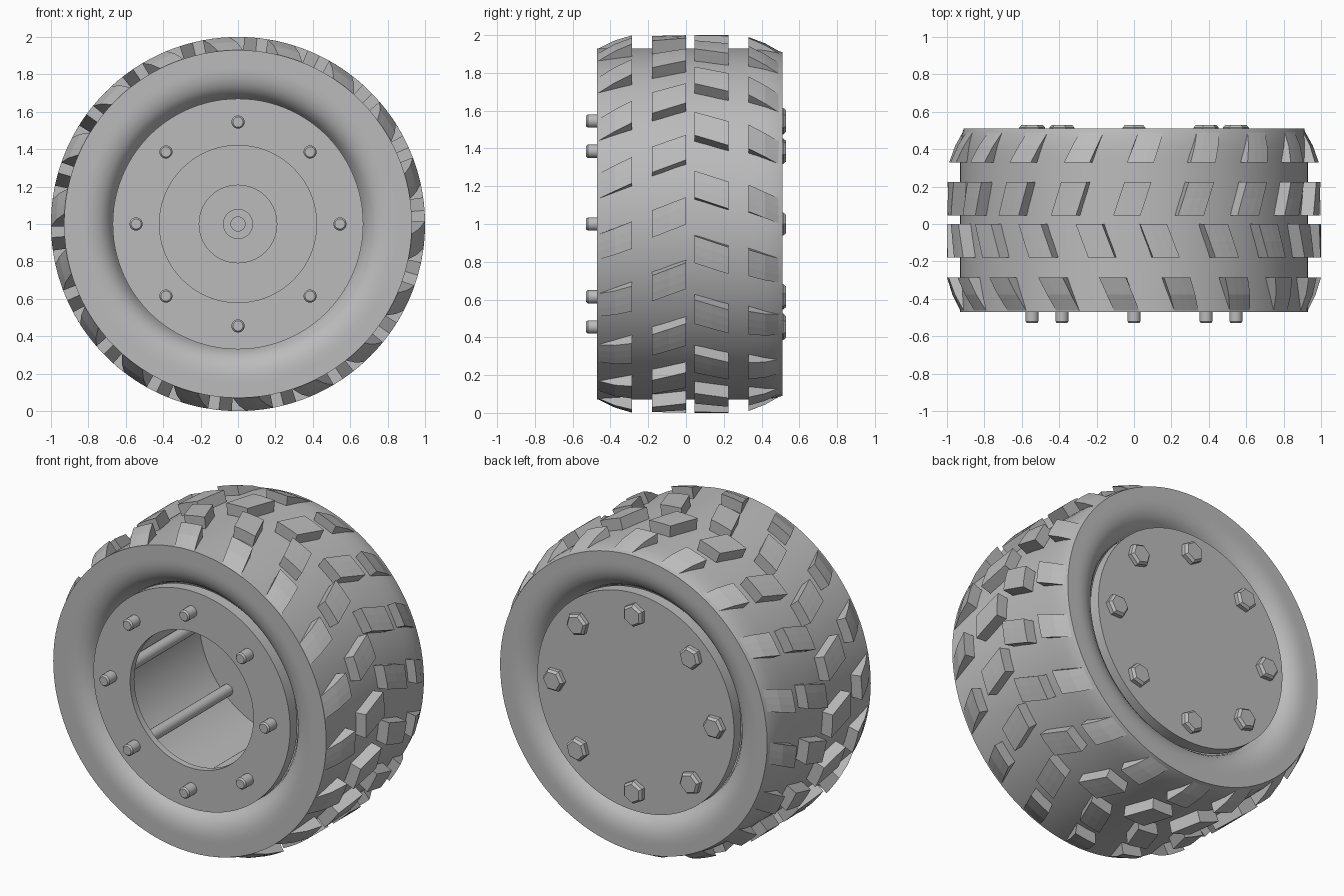
import bpy, bmesh, math

if "Cube" in bpy.data.objects:
    bpy.data.objects.remove(bpy.data.objects["Cube"], do_unlink=True)

GREY = (0.5, 0.5, 0.5, 1.0)
grey = bpy.data.materials.new("plain_grey")
grey.use_nodes = True
grey.diffuse_color = GREY
grey.node_tree.nodes["Principled BSDF"].inputs["Base Color"].default_value = GREY

AXLE_Z = 1.0


def polar(r, a, y, cx=0.0, cz=AXLE_Z):
    return (cx + r * math.cos(a), y, cz + r * math.sin(a))


def finish(name, bm, smooth=True):
    bmesh.ops.remove_doubles(bm, verts=bm.verts, dist=1e-5)
    bmesh.ops.recalc_face_normals(bm, faces=bm.faces)
    mesh = bpy.data.meshes.new(name)
    bm.to_mesh(mesh)
    bm.free()
    mesh.materials.append(grey)
    obj = bpy.data.objects.new(name, mesh)
    bpy.context.collection.objects.link(obj)
    if smooth:
        bpy.ops.object.select_all(action="DESELECT")
        obj.select_set(True)
        bpy.context.view_layer.objects.active = obj
        bpy.ops.object.shade_smooth_by_angle(angle=math.radians(30))
    return obj


def lathe(bm, profile, steps, cx=0.0, cz=AXLE_Z, start=0.0, closed=False):
    """Turn a (radius, y) profile around an axis along y."""
    rings = []
    for i in range(steps):
        a = start + math.tau * i / steps
        rings.append([bm.verts.new(polar(r, a, y, cx, cz)) for r, y in profile])
    count = len(profile)
    for i in range(steps):
        p, q = rings[i], rings[(i + 1) % steps]
        for j in range(count if closed else count - 1):
            k = (j + 1) % count
            face = [p[j], p[k]]
            if profile[k][0] > 0:
                face.append(q[k])
            if profile[j][0] > 0:
                face.append(q[j])
            bm.faces.new(face)


# Tyre carcass with a rolled bead on each side
tyre_profile = [
    (0.63, -0.34), (0.67, -0.36), (0.685, -0.395), (0.71, -0.428), (0.74, -0.45),
    (0.78, -0.465), (0.82, -0.47), (0.85, -0.47), (0.93, -0.47),
    (0.93, 0.34), (0.928, 0.42), (0.92, 0.48), (0.91, 0.51),
    (0.85, 0.51), (0.82, 0.51), (0.78, 0.505), (0.74, 0.49), (0.71, 0.468),
    (0.685, 0.435), (0.67, 0.40), (0.63, 0.38)]
bm = bmesh.new()
lathe(bm, tyre_profile, 96, closed=True)
finish("tyre", bm)

# Hollow hub: closed back plate, open front plate, stepped boss inside
hub_profile = [
    (0, 0.49), (0.67, 0.49), (0.67, 0.42), (0.64, 0.42),
    (0.64, -0.38), (0.67, -0.38), (0.67, -0.45), (0.42, -0.45),
    (0.42, -0.41), (0.58, -0.41), (0.58, 0.45), (0.21, 0.45),
    (0.21, 0.43), (0.08, 0.43), (0.08, 0.41), (0.04, 0.41),
    (0.04, 0.39), (0, 0.39)]
bm = bmesh.new()
lathe(bm, hub_profile, 96)
finish("hub", bm)

# Eight through bolts with chamfered hexagonal heads at the back
rod_profile = [(0, -0.53), (0.027, -0.53), (0.035, -0.52), (0.035, 0.47), (0, 0.47)]
head_profile = [(0, 0.47), (0.07, 0.47), (0.07, 0.515), (0.056, 0.53), (0, 0.53)]
for i in range(8):
    a = math.tau * i / 8
    cx, _, cz = polar(0.545, a, 0)
    bm = bmesh.new()
    lathe(bm, rod_profile, 20, cx, cz)
    finish(f"bolt_rod_{i + 1}", bm)
    bm = bmesh.new()
    lathe(bm, head_profile, 6, cx, cz, start=a)
    finish(f"bolt_head_{i + 1}", bm, smooth=False)


def tread_row(name, y0, y1, r0, r1, skew, phase, bulge=0.0,
              count=18, width=0.145, cuts=3):
    """Ring of slanted blocks; outer radius runs from r0 at y0 to r1 at y1."""
    bm = bmesh.new()
    section = ((0.88, -1, y0), (r0, -1, y0),
               ((r0 + r1) / 2 + bulge, 0, (y0 + y1) / 2),
               (r1, 1, y1), (0.88, 1, y1), (0.88, 0, (y0 + y1) / 2))
    size = len(section)
    for n in range(count):
        mid = math.radians(phase) + math.tau * n / count
        cols = []
        for c in range(cuts + 1):
            a = mid + width * (c / cuts - 0.5)
            cols.append([bm.verts.new(polar(r, a + s * skew / 2, y))
                         for r, s, y in section])
        for p, q in zip(cols, cols[1:]):
            for j in range(size):
                k = (j + 1) % size
                bm.faces.new((p[j], p[k], q[k], q[j]))
        bm.faces.new(cols[0])
        bm.faces.new(cols[-1])
    finish(name, bm, smooth=False)


# Four rows of tread blocks forming a chevron pattern
tread_row("front_shoulder_tread", -0.467, -0.285, 0.928, 1.0, 0.075, -5.5, 0.008)
tread_row("front_centre_tread", -0.18, 0.0, 1.0, 1.0, 0.07, 2)
tread_row("back_centre_tread", 0.045, 0.225, 1.0, 1.0, -0.06, 10.5)
tread_row("back_shoulder_tread", 0.33, 0.507, 0.99, 0.907, -0.07, 6, 0.008)
